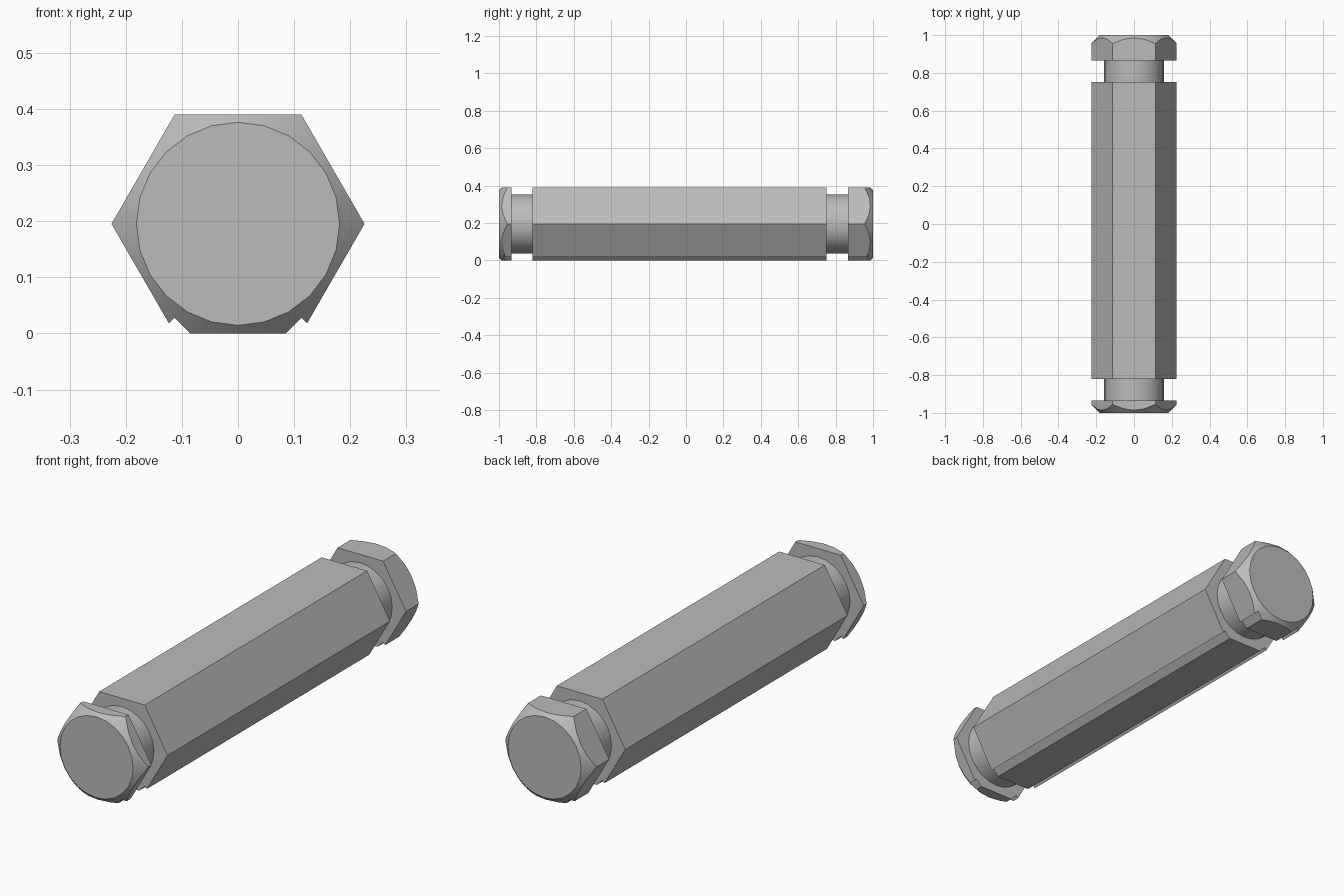
import bpy, bmesh
from math import sin, cos, pi, radians
from mathutils import Matrix

cube = bpy.data.objects.get("Cube")
if cube:
    bpy.data.objects.remove(cube, do_unlink=True)

SEGMENTS = 24
HEX_R = 0.2255
HEX_A = HEX_R * cos(pi / 6)
END_R = 0.181
NECK_R = 0.158

steel = bpy.data.materials.new("plain_grey")
steel.use_nodes = True
GREY = (0.5, 0.5, 0.5, 1)
steel.diffuse_color = GREY
steel.node_tree.nodes["Principled BSDF"].inputs["Base Color"].default_value = GREY


def hex_radius(a):
    """Distance from the axis to the hexagon side at angle a."""
    return HEX_A / cos(a % (pi / 3) - pi / 6)


def ring(bm, y, kind):
    verts = []
    for i in range(SEGMENTS):
        a = 2 * pi * i / SEGMENTS
        r = {"end": END_R, "neck": NECK_R}.get(kind) or hex_radius(a)
        # conical chamfer: the hexagon edge recedes as the radius grows
        dy = r - END_R if kind == "chamfer" else 0
        depth = y - dy if y > 0 else y + dy
        verts.append(bm.verts.new((r * cos(a), depth, HEX_A + r * sin(a))))
    return verts


def make_object(name, bm):
    bmesh.ops.recalc_face_normals(bm, faces=bm.faces)
    mesh = bpy.data.meshes.new(name)
    bm.to_mesh(mesh)
    bm.free()
    obj = bpy.data.objects.new(name, mesh)
    bpy.context.collection.objects.link(obj)
    return obj


# Hexagonal bar with two round necks and chamfered heads
sections = [(-1, "end"), (-1, "chamfer"), (-0.934, "hex"), (-0.934, "neck"),
            (-0.82, "neck"), (-0.82, "hex"), (0.752, "hex"), (0.752, "neck"),
            (0.865, "neck"), (0.865, "hex"), (1, "chamfer"), (1, "end")]
bm = bmesh.new()
rings = [ring(bm, y, kind) for y, kind in sections]
for a, b in zip(rings, rings[1:]):
    for i in range(SEGMENTS):
        j = (i + 1) % SEGMENTS
        bm.faces.new((a[i], a[j], b[j], b[i]))
bm.faces.new(rings[0])
bm.faces.new(rings[-1])
bar = make_object("hexagonal_bar", bm)
bar.data.materials.append(steel)

# Square-cornered notches along the two lower edges
SIDE = 0.1
cutters = []
for side in (-1, 1):
    bm = bmesh.new()
    bmesh.ops.create_cube(bm, size=1)
    bm.transform(Matrix.Translation((side * 0.113, 0, 0.028 - SIDE / 2 ** 0.5))
                 @ Matrix.Rotation(radians(45), 4, "Y")
                 @ Matrix.Diagonal((SIDE, 2.2, SIDE, 1)))
    cutter = make_object("notch_cutter", bm)
    cutter.hide_render = True
    cutters.append(cutter)
    mod = bar.modifiers.new("notch", "BOOLEAN")
    mod.operation = "DIFFERENCE"
    mod.solver = "EXACT"
    mod.object = cutter

bpy.ops.object.select_all(action="DESELECT")
bar.select_set(True)
bpy.context.view_layer.objects.active = bar
for mod in list(bar.modifiers):
    bpy.ops.object.modifier_apply(modifier=mod.name)
for cutter in cutters:
    bpy.data.objects.remove(cutter, do_unlink=True)

bpy.ops.object.shade_smooth_by_angle(angle=radians(25))
